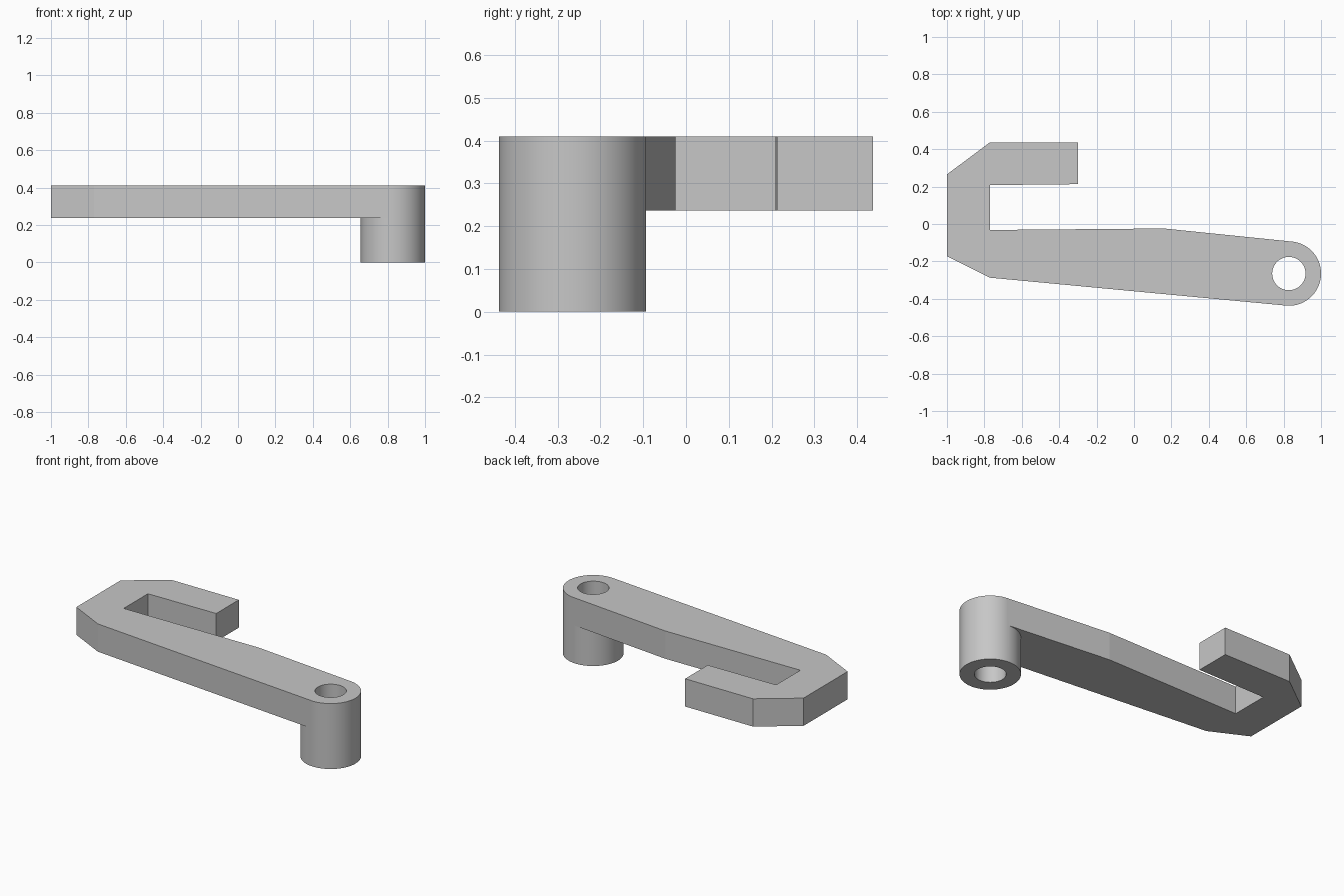
import bpy, bmesh, math
from mathutils import Vector

if "Cube" in bpy.data.objects:
    bpy.data.objects.remove(bpy.data.objects["Cube"], do_unlink=True)

TOP, ARM_BASE = 0.41, 0.236
PIVOT = Vector((0.828, -0.265))
BOSS_R, BORE_R = 0.172, 0.089

grey = bpy.data.materials.new("plain grey")
grey.use_nodes = True
colour = (0.57, 0.57, 0.57, 1)
grey.diffuse_color = colour
grey.node_tree.nodes["Principled BSDF"].inputs["Base Color"].default_value = colour


def prism(name, outline, z0, z1):
    """Extrude a flat outline from z0 up to z1."""
    bm = bmesh.new()
    face = bm.faces.new([bm.verts.new((p[0], p[1], z0)) for p in outline])
    ext = bmesh.ops.extrude_face_region(bm, geom=[face], use_keep_orig=True)
    verts = [v for v in ext["geom"] if isinstance(v, bmesh.types.BMVert)]
    bmesh.ops.translate(bm, verts=verts, vec=(0, 0, z1 - z0))
    bmesh.ops.recalc_face_normals(bm, faces=bm.faces)
    mesh = bpy.data.meshes.new(name)
    bm.to_mesh(mesh)
    bm.free()
    mesh.materials.append(grey)
    obj = bpy.data.objects.new(name, mesh)
    bpy.context.collection.objects.link(obj)
    return obj


def circle(radius, count=128):
    steps = [2 * math.pi * i / count for i in range(count)]
    return [PIVOT + radius * Vector((math.cos(a), math.sin(a))) for a in steps]


def combine(target, tool, operation):
    """Apply a boolean and discard the tool object."""
    mod = target.modifiers.new(operation.title(), "BOOLEAN")
    mod.operation, mod.solver, mod.object = operation, "EXACT", tool
    bpy.context.view_layer.objects.active = target
    bpy.ops.object.modifier_apply(modifier=mod.name)
    bpy.data.objects.remove(tool, do_unlink=True)


# Hooked arm, its sides running tangent into the pivot boss
low_tangent = PIVOT + 0.999 * BOSS_R * Vector((-0.094, -0.9955))
high_tangent = PIVOT + 0.999 * BOSS_R * Vector((0.098, 0.995))
outline = [
    (-0.30, 0.437), (-0.77, 0.437), (-1.0, 0.265), (-1.0, -0.172),
    (-0.77, -0.287), low_tangent, high_tangent, (0.16, -0.024),
    (-0.77, -0.032), (-0.77, 0.208), (-0.30, 0.213),
]
arm = prism("hooked_arm", outline, ARM_BASE, TOP)

# Pivot boss hanging below the arm, bored right through
combine(arm, prism("pivot_boss", circle(BOSS_R), 0, TOP), "UNION")
combine(arm, prism("bore_cutter", circle(BORE_R), -0.1, TOP + 0.1), "DIFFERENCE")

# Smooth round walls, crisp edges elsewhere
bpy.ops.object.select_all(action="DESELECT")
arm.select_set(True)
bpy.context.view_layer.objects.active = arm
bpy.ops.object.shade_smooth_by_angle(angle=math.radians(5))
weighted = arm.modifiers.new("Weighted Normals", "WEIGHTED_NORMAL")
weighted.keep_sharp = True
